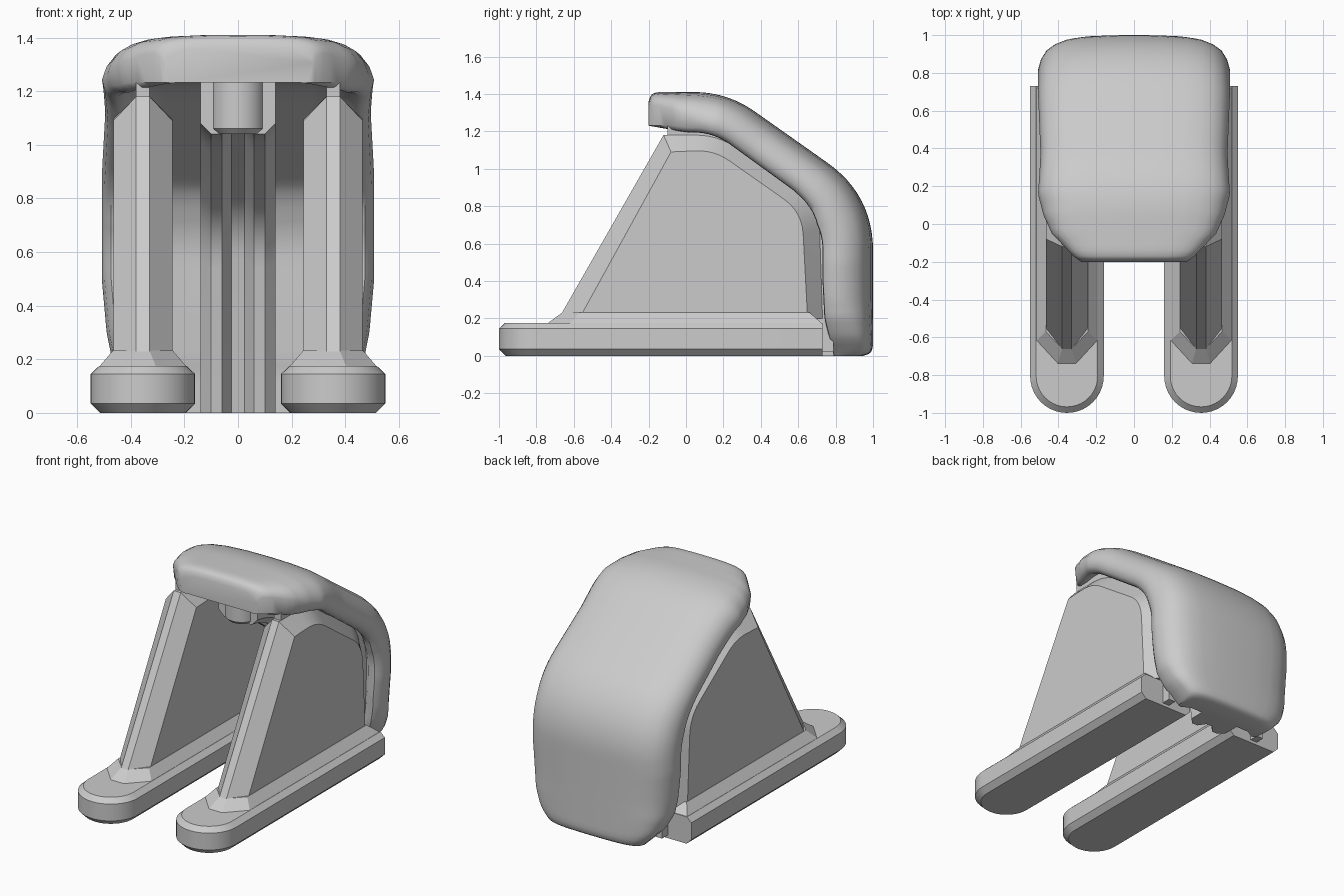
import bpy, bmesh, math
from mathutils import Vector

if "Cube" in bpy.data.objects:
    bpy.data.objects.remove(bpy.data.objects["Cube"], do_unlink=True)

grey = bpy.data.materials.new("light_grey")
grey.use_nodes = True
grey.diffuse_color = (0.6, 0.6, 0.6, 1)
grey.node_tree.nodes["Principled BSDF"].inputs["Base Color"].default_value = (0.6, 0.6, 0.6, 1)


def loft(name, rings, smooth=0):
    """Skin a list of closed rings with equal point counts and cap both ends."""
    bm = bmesh.new()
    loops = [[bm.verts.new(p) for p in ring] for ring in rings]
    count = len(loops[0])
    for a, b in zip(loops, loops[1:]):
        for i in range(count):
            j = (i + 1) % count
            bm.faces.new((a[i], a[j], b[j], b[i]))
    bm.faces.new(loops[0][::-1])
    bm.faces.new(loops[-1])
    bmesh.ops.recalc_face_normals(bm, faces=bm.faces)
    mesh = bpy.data.meshes.new(name)
    bm.to_mesh(mesh)
    bm.free()
    mesh.materials.append(grey)
    obj = bpy.data.objects.new(name, mesh)
    bpy.context.collection.objects.link(obj)
    if smooth:
        bpy.ops.object.select_all(action="DESELECT")
        obj.select_set(True)
        bpy.context.view_layer.objects.active = obj
        bpy.ops.object.shade_smooth_by_angle(angle=math.radians(smooth))
    return obj


def rounded(corners, steps=6):
    """Side path through (y, z) corners; a third value rounds that corner."""
    pts = []
    for i, c in enumerate(corners):
        p = Vector(c[:2])
        if len(c) == 2:
            pts.append(p)
            continue
        a = p + (Vector(corners[i - 1][:2]) - p).normalized() * c[2]
        b = p + (Vector(corners[i + 1][:2]) - p).normalized() * c[2]
        for k in range(steps + 1):
            t = k / steps
            pts.append(a * (1 - t) ** 2 + p * 2 * t * (1 - t) + b * t * t)
    return pts


def layers(name, parts, smooth=25):
    """Stack side outlines at given x positions."""
    return loft(name, [[(x, p.x, p.y) for p in outline] for x, outline in parts], smooth)


def ramp(v, stops):
    """Piecewise linear lookup."""
    for (a, fa), (b, fb) in zip(stops, stops[1:]):
        if v <= b:
            return fa + (fb - fa) * max(0, v - a) / (b - a)
    return stops[-1][1]


# Curved shell swept along its outer side path
path = rounded([(-0.2, 1.41), (0.22, 1.41, 0.18), (1, 0.86, 0.3), (1, 0)], 12)
dense = []
for a, b in zip(path, path[1:]):
    n = max(1, round((b - a).length / 0.03))
    dense += [a.lerp(b, k / n) for k in range(n)]
dense.append(path[-1])
# extra rings close to both ends for the rounded rims
dense[1:1] = [dense[0].lerp(dense[1], f) for f in (0.3, 0.6)]
dense[-1:-1] = [dense[-2].lerp(dense[-1], f) for f in (0.4, 0.7)]
travel = [0]
for a, b in zip(dense, dense[1:]):
    travel.append(travel[-1] + (b - a).length)
total = travel[-1]

outer = [(0, 0), (0.15, 0.002), (0.28, 0.01), (0.36, 0.023), (0.42, 0.045), (0.465, 0.075),
         (0.495, 0.12), (0.51, 0.17)]
inner = [(0.5, 0.22), (0.475, 0.247), (0.45, 0.25), (0.42, 0.235), (0.37, 0.19), (0.28, 0.18), (0, 0.18)]
rings = []
for i, p in enumerate(dense):
    d = (dense[min(i + 1, len(dense) - 1)] - dense[max(i - 1, 0)]).normalized()
    inward = Vector((d.y, -d.x))
    s, e = travel[i], total - travel[i]
    width = min(ramp(s, [(0, 0.28), (0.03, 0.32), (0.15, 0.435), (0.25, 0.48), (0.4, 0.508), (0.7, 0.495), (1.1, 0.508)]),
                ramp(e, [(0, 0.32), (0.1, 0.42), (0.2, 0.47), (0.3, 0.49), (0.5, 0.508)])) / 0.51
    lip = min(ramp(s, [(0, 0.18), (0.2, 0.215), (1, 0.225), (1.35, 0.27)]),
              ramp(e, [(0, 0.21), (0.2, 0.26), (0.4, 0.27)])) / 0.25
    edge = min(s, e)
    rim = ramp(edge, [(0, 0.05), (0.01, 0.022), (0.02, 0.01), (0.04, 0)])
    flat = ramp(edge, [(0, 0.45), (0.3, 1)])
    half = [(x * width, rim + v * lip * flat) for x, v in outer]
    half += [(x * width, max(0.178, v * lip)) for x, v in inner]
    section = half + [(-x, v) for x, v in half[-2:0:-1]]
    rings.append([(x, p.x + inward.x * v, p.y + inward.y * v) for x, v in section])
loft("shell", rings, 40)


# Grooved spine under the middle of the shell
def spine_side(d):
    return rounded([(0, 1.04 + d), (0.12 + 0.3 * d, 1.02 + d, 0.1), (0.6 + d, 0.69 + 0.6 * d, 0.15),
                    (0.68 + d, 0), (0.84, 0), (0.84, 0.75, 0.15), (0.2, 1.24, 0.1), (0, 1.24)])


half = [(0.14, 0.04), (0.1, 0), (0.06, 0), (0.025, 0.05)]
layers("spine", [(-x, spine_side(d)) for x, d in half] + [(x, spine_side(d)) for x, d in half[::-1]])

# Round post at the front end of the spine
post = []
for z, r in ((1.04, 0.08), (1.06, 0.1), (1.25, 0.1)):
    post.append([(r * math.cos(a), 0.04 + r * math.sin(a), z)
                 for a in (math.tau * k / 32 for k in range(32))])
loft("front_post", post, 30)


# Rails, ridges, side plates and ribs, one set per side
def rail_ring(cx, z, inset):
    r = 0.195 - inset
    arc = [math.pi + math.pi * k / 20 for k in range(21)]
    ring = [(cx + r * math.cos(a), -0.805 + r * math.sin(a), z) for a in arc]
    return ring + [(cx + r, 0.73, z), (cx - r, 0.73, z)]


plate_rim = rounded([(-0.68, 0.2), (-0.12, 1.18), (0.17, 1.18, 0.12), (0.71, 0.81, 0.13), (0.73, 0.2)])
plate_core = rounded([(-0.57, 0.2), (-0.08, 1.09), (0.15, 1.1, 0.1), (0.62, 0.77, 0.12), (0.65, 0.2)])
rib = rounded([(-0.1, 1.1), (-0.1, 1.24), (0.19, 1.24, 0.12), (0.78, 0.84, 0.14), (0.79, 0.02),
               (0.7, 0.02), (0.6, 0.77), (0.15, 1.1)])

for side, cx in (("left", 0.355), ("right", -0.355)):
    loft(side + "_rail", [rail_ring(cx, z, i) for z, i in ((0, 0.035), (0.035, 0), (0.145, 0), (0.175, 0.032))], 25)
    ridge = []
    for z, w, y, nose, tip, back in ((0.17, 0.165, -0.62, 0.05, -0.745, 0.73),
                                     (0.232, 0.112, -0.57, 0.025, -0.66, 0.66)):
        ridge.append([(cx + x, yy, z) for x, yy in
                      ((-w, back), (-w, y), (-nose, tip), (nose, tip), (w, y), (w, back))])
    loft(side + "_rail_ridge", ridge)
    layers(side + "_side_plate", [(cx - 0.11, plate_core), (cx - 0.025, plate_rim),
                                  (cx + 0.025, plate_rim), (cx + 0.11, plate_core)])
    layers(side + "_rib", [(cx - 0.025, rib), (cx + 0.025, rib)])
